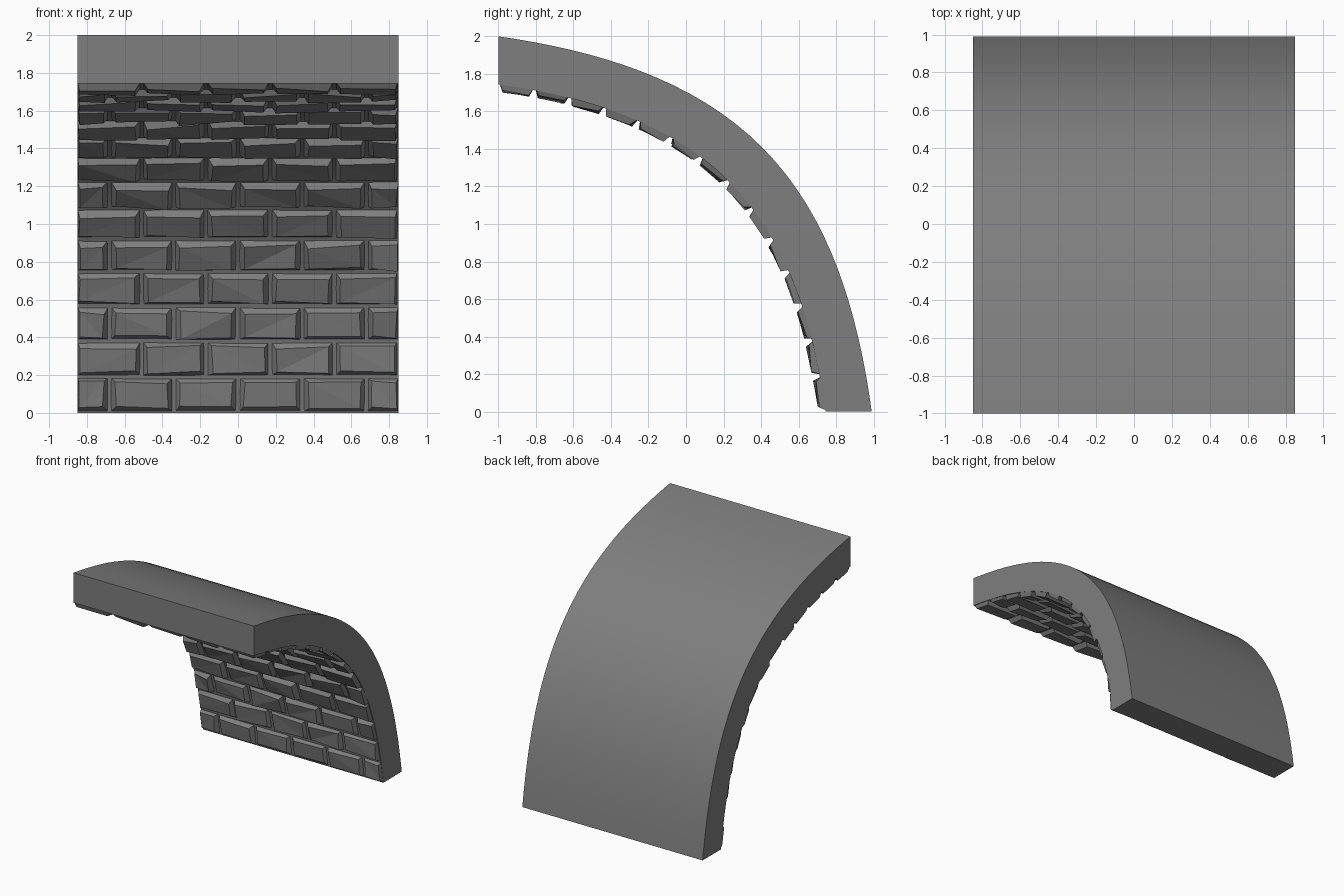
import bpy, bmesh, random
from mathutils import Vector

if "Cube" in bpy.data.objects:
    bpy.data.objects.remove(bpy.data.objects["Cube"])

random.seed(4)
HALF_W = 0.85
MORTAR = 0.88          # mortar depth as a fraction of the wall thickness
ROWS = 14

stone = bpy.data.materials.new("grey stone")
stone.diffuse_color = (0.21, 0.21, 0.21, 1)
stone.use_nodes = True
stone.node_tree.nodes["Principled BSDF"].inputs["Base Color"].default_value = stone.diffuse_color


def arc(t, r, k):
    """Quarter-vault curve in (y, z): slightly sloped at both ends."""
    p = [Vector((-1, r)), Vector((-1 + k, r - 0.14 * k)),
         Vector((r - 1 - 0.14 * k, k)), Vector((r - 1, 0))]
    u = 1 - t
    return p[0] * u**3 + p[1] * (3 * u * u * t) + p[2] * (3 * u * t * t) + p[3] * t**3


# arc-length table so that rows are evenly spaced along the inner face
N = 400
lengths = [0.0]
for i in range(N):
    step = arc((i + 1) / N, 1.71, 1.08) - arc(i / N, 1.71, 1.08)
    lengths.append(lengths[-1] + step.length)


def point(x, s, f):
    """s: 0 at the crown to 1 at the floor; f: 0 outer face to 1 brick face."""
    target = min(max(s, 0), 1) * lengths[-1]
    i = next((j for j in range(N) if lengths[j + 1] >= target), N - 1)
    t = min(1, (i + (target - lengths[i]) / (lengths[i + 1] - lengths[i])) / N)
    a, b = arc(t, 1.99 + 0.01 * (1 - t), 1.27), arc(t, 1.71, 1.08)
    q = a.lerp(b, f)
    return Vector((x, max(-1, q.x), max(0, q.y)))


def finish(bm, name):
    bmesh.ops.recalc_face_normals(bm, faces=bm.faces[:])
    mesh = bpy.data.meshes.new(name)
    bm.to_mesh(mesh)
    bm.free()
    mesh.materials.append(stone)
    ob = bpy.data.objects.new(name, mesh)
    bpy.context.collection.objects.link(ob)
    return ob


# curved shell: closed cross-section swept across the width
bm = bmesh.new()
SEG = 32
rings = []
for i in range(SEG + 1):
    s = i / SEG
    rings.append([bm.verts.new(point(x, s, f)) for x, f in
                  ((-HALF_W, 0), (HALF_W, 0), (HALF_W, MORTAR), (-HALF_W, MORTAR))])
for a, b in zip(rings, rings[1:]):
    for j in range(4):
        k = (j + 1) % 4
        bm.faces.new((a[j], a[k], b[k], b[j]))
bm.faces.new(rings[0])
bm.faces.new(rings[-1])
shell = finish(bm, "vault_shell")
bpy.context.view_layer.objects.active = shell
shell.select_set(True)
bpy.ops.object.shade_smooth_by_angle(angle=0.6)


def brick(bm, x0, x1, s0, s1):
    """Rough chiselled block: wide base, narrower uneven face."""
    r = random.uniform
    bx, bs = 0.022, 0.007
    ins0 = 0.005 if x0 <= -HALF_W + 0.01 else bx
    ins1 = 0.005 if x1 >= HALF_W - 0.01 else bx
    base = [bm.verts.new(point(x, s, MORTAR - 0.03)) for x, s in
            ((x0, s0), (x1, s0), (x1, s1), (x0, s1))]
    tx0, tx1 = x0 + ins0, x1 - ins1
    ts0, ts1 = s0 + bs, s1 - bs
    top = [bm.verts.new(point(x + d * r(0, 0.012), s + e * r(-0.002, 0.005), 1 + r(-0.05, 0.025)))
           for x, s, d, e in ((tx0, ts0, 1, 1), (tx1, ts0, -1, 1),
                              (tx1, ts1, -1, -1), (tx0, ts1, 1, -1))]
    bm.faces.new(base)
    for j in range(4):
        k = (j + 1) % 4
        bm.faces.new((base[j], base[k], top[k], top[j]))
    # split the face along a random diagonal for the chipped look
    if random.random() < 0.5:
        top = top[1:] + top[:1]
    bm.faces.new((top[0], top[1], top[2]))
    bm.faces.new((top[0], top[2], top[3]))


# running-bond brick lining, counted up from the floor
bm = bmesh.new()
PITCH = 2 * HALF_W / 5
for row in range(ROWS):
    s1 = 1 - row / ROWS - 0.002
    s0 = 1 - (row + 1) / ROWS + 0.002
    shift = 0 if row % 2 else -PITCH / 2
    for c in range(6):
        x0 = -HALF_W + shift + c * PITCH
        x1 = min(x0 + PITCH, HALF_W)
        x0 = max(x0, -HALF_W)
        if x1 - x0 > 0.05:
            g = 0.005
            brick(bm, x0 + (g if x0 > -HALF_W else 0), x1 - (g if x1 < HALF_W else 0), s0, s1)
finish(bm, "brick_lining")
